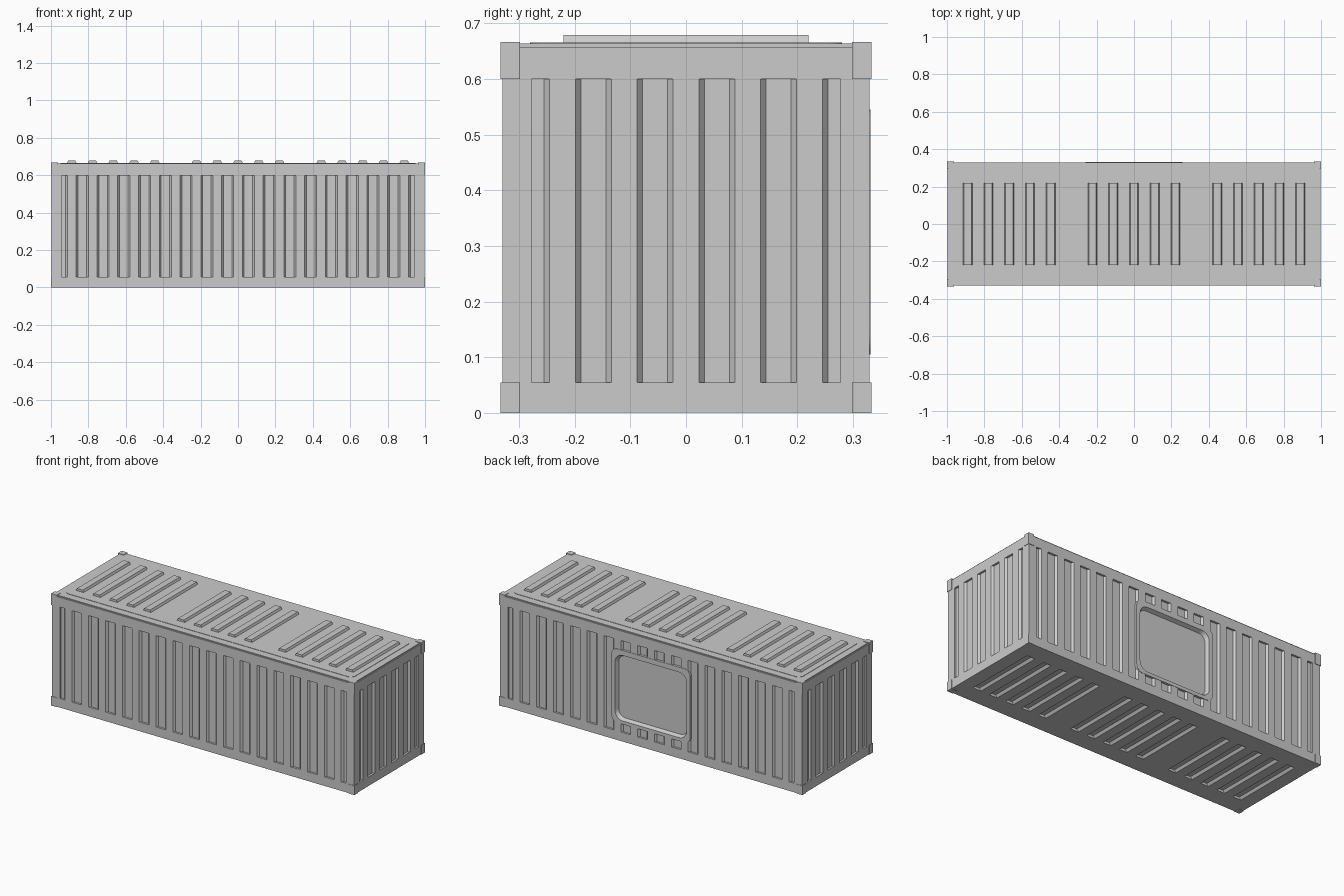
import bpy, bmesh, math
from mathutils import Vector

cube = bpy.data.objects.get("Cube")
if cube:
    bpy.data.objects.remove(cube, do_unlink=True)

grey = bpy.data.materials.new("light grey paint")
grey.use_nodes = True
grey.diffuse_color = (0.6, 0.6, 0.6, 1)
grey.node_tree.nodes["Principled BSDF"].inputs["Base Color"].default_value = (0.6, 0.6, 0.6, 1)

X, Y, Z = Vector((1, 0, 0)), Vector((0, 1, 0)), Vector((0, 0, 1))
HX, HY, TOP = 0.997, 0.33, 0.664      # half length, half width, roof height
PITCH, HALF, SLOPE, DEPTH = 0.111, 0.0325, 0.01, 0.012
LOW, HIGH = 0.055, 0.6                # corrugation span


def finish(name, bm):
    bmesh.ops.recalc_face_normals(bm, faces=bm.faces)
    mesh = bpy.data.meshes.new(name)
    bm.to_mesh(mesh)
    bm.free()
    mesh.materials.append(grey)
    ob = bpy.data.objects.new(name, mesh)
    bpy.context.collection.objects.link(ob)
    return ob


def bridge(bm, rings, closed=False):
    """Skin a list of point rings, capped or joined end to end."""
    rings = [[bm.verts.new(p) for p in ring] for ring in rings]
    n = len(rings[0])
    pairs = list(zip(rings, rings[1:])) + ([(rings[-1], rings[0])] if closed else [])
    for a, b in pairs:
        for i in range(n):
            bm.faces.new((a[i], a[(i + 1) % n], b[(i + 1) % n], b[i]))
    if not closed:
        bm.faces.new(rings[0])
        bm.faces.new(rings[-1])


def box(bm, x0, x1, y0, y1, z0, z1):
    bridge(bm, [[Vector((x, y, z)) for x, y in ((x0, y0), (x1, y0), (x1, y1), (x0, y1))]
                for z in (z0, z1)])


def bar(bm, u, v, origin, u0, u1, v0, v1, low, high, s0, s1):
    """Trapezoid bar along v, leaning by s0 and s1; origin points outward."""
    n = origin.normalized()
    profile = ((u0 + s0, low), (u1 - s1, low), (u1 + s1, high), (u0 - s0, high))
    bridge(bm, [[origin + u * a + n * d + v * w for a, d in profile] for w in (v0, v1)])


def rounded(w, z0, z1, r, place, steps=6):
    """Rounded rectangle as a point ring."""
    ring = []
    corners = ((w - r, z1 - r), (r - w, z1 - r), (r - w, z0 + r), (w - r, z0 + r))
    for q, (cx, cz) in enumerate(corners):
        for i in range(steps + 1):
            t = math.pi / 2 * (q + i / steps)
            ring.append(place(cx + r * math.cos(t), cz + r * math.sin(t)))
    return ring


def on_back(y):
    return lambda a, b: Vector((a, y, b))


def corrugate(bm, u, origin, count):
    """Row of grooves with a half groove at each end."""
    for i in range(count):
        c = (i - (count - 1) / 2) * PITCH
        bar(bm, u, Z, origin, c - HALF, c + HALF, LOW, HIGH, -DEPTH, DEPTH, SLOPE, SLOPE)
    end = (count + 1) / 2 * PITCH
    bar(bm, u, Z, origin, end - HALF, end, LOW, HIGH, -DEPTH, DEPTH, SLOPE, 0)
    bar(bm, u, Z, origin, -end, HALF - end, LOW, HIGH, -DEPTH, DEPTH, 0, SLOPE)


rib_centres = [g * 0.667 + k * PITCH for g in (-1, 0, 1) for k in range(-2, 3)]

# Body with softened roof edges
bm = bmesh.new()
box(bm, -HX, HX, -HY, HY, 0.001, TOP)
edges = [e for e in bm.edges if all(v.co.z > 0.5 for v in e.verts)]
bmesh.ops.bevel(bm, geom=edges, offset=0.006, segments=2, affect='EDGES')
body = finish("container_body", bm)

# Grooves in walls and floor, plus the window pocket
bm = bmesh.new()
for s in (-1, 1):
    corrugate(bm, X, Y * HY * s, 16)
    corrugate(bm, Y, X * HX * s, 4)
for c in rib_centres:
    for_floor = Z * -0.001
    bar(bm, X, Y, for_floor, c - 0.025, c + 0.025, -0.22, 0.22,
        -DEPTH - 0.002, DEPTH - 0.002, SLOPE, SLOPE)
    # floor sits just above zero, so the bar is moved up to meet it
    bm.verts.ensure_lookup_table()
    for v in bm.verts[-8:]:
        v.co.z += 0.002
cutter = finish("groove_cutter", bm)
cutter.hide_render = True

bm = bmesh.new()
bridge(bm, [rounded(0.24, 0.12, 0.52, 0.05, on_back(y)) for y in (HY - 0.022, HY + 0.05)])
pocket = finish("window_pocket_cutter", bm)
pocket.hide_render = True

bpy.context.view_layer.objects.active = body
for tool in (cutter, pocket):
    mod = body.modifiers.new("cut", 'BOOLEAN')
    mod.operation, mod.solver, mod.object = 'DIFFERENCE', 'EXACT', tool
    bpy.ops.object.modifier_apply(modifier=mod.name)
    bpy.data.objects.remove(tool, do_unlink=True)

# Window frame on the back wall
bm = bmesh.new()
bridge(bm, [rounded(0.26, 0.105, 0.545, 0.04, on_back(HY - 0.02)),
            rounded(0.26, 0.105, 0.545, 0.04, on_back(HY + 0.002)),
            rounded(0.236, 0.125, 0.515, 0.05, on_back(HY + 0.002)),
            rounded(0.226, 0.135, 0.505, 0.045, on_back(HY - 0.02))], closed=True)
finish("window_frame", bm)

# Thin roof panel with rounded corners
bm = bmesh.new()
bridge(bm, [rounded(0.95, -0.28, 0.28, 0.03, lambda a, b, z=z: Vector((a, b, z)))
            for z in (TOP - 0.005, TOP + 0.002)])
finish("roof_panel", bm)

# Raised roof ribs
bm = bmesh.new()
for c in rib_centres:
    bar(bm, X, Y, Z * TOP, c - 0.023, c + 0.023, -0.22, 0.22, -0.002, 0.015, -0.004, -0.004)
finish("roof_ribs", bm)

# Corner castings
bm = bmesh.new()
for sx in (-1, 1):
    for sy in (-1, 1):
        for z0, z1 in ((0, LOW), (HIGH, 0.667)):
            xs = sorted((sx * 0.962, sx * 1.0))
            ys = sorted((sy * 0.298, sy * 0.333))
            box(bm, *xs, *ys, z0, z1)
finish("corner_castings", bm)
